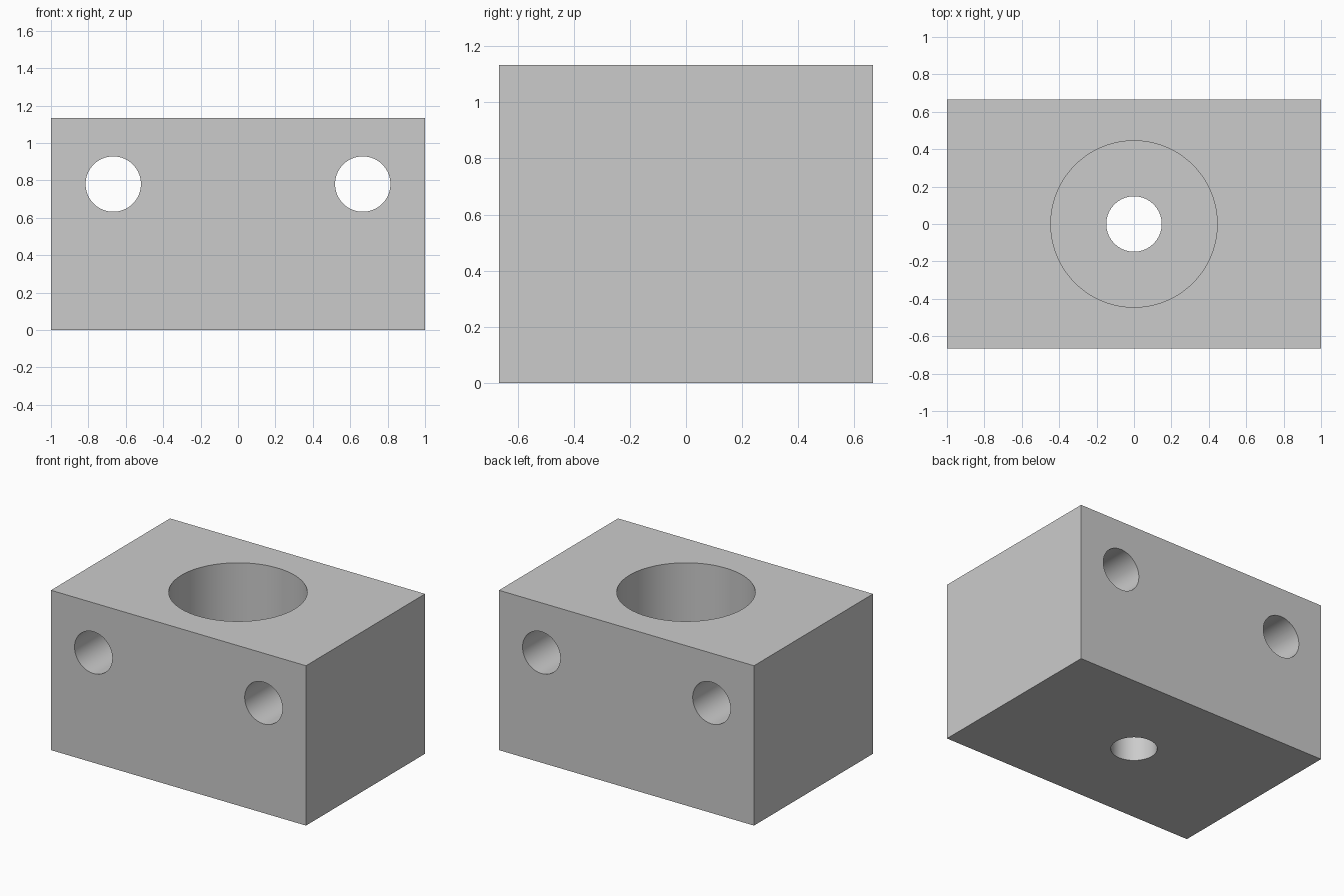
import bpy
import math

default = bpy.data.objects.get("Cube")
if default:
    bpy.data.objects.remove(default, do_unlink=True)

WIDTH, DEPTH, HEIGHT = 2.0, 1.333, 1.133
HOLE_R, BORE_R, BORE_DEPTH = 0.148, 0.445, 0.69
SIDE_X, SIDE_Z = 0.667, 0.78

# Plain grey metal
grey = bpy.data.materials.new("light_grey")
grey.use_nodes = True
color = (0.6, 0.6, 0.6, 1)
grey.diffuse_color = color
grey.node_tree.nodes["Principled BSDF"].inputs["Base Color"].default_value = color

# Block body
bpy.ops.mesh.primitive_cube_add(size=1, location=(0, 0, HEIGHT / 2))
block = bpy.context.object
block.name = "block"
block.scale = (WIDTH, DEPTH, HEIGHT)
bpy.ops.object.transform_apply(location=True, rotation=False, scale=True)
block.data.materials.append(grey)


def drill(name, radius, length, location, rotation=(0, 0, 0)):
    """Cut a round hole through the block with a cylinder, then drop the cutter."""
    bpy.ops.mesh.primitive_cylinder_add(vertices=96, radius=radius, depth=length,
                                        location=location, rotation=rotation)
    cutter = bpy.context.object
    cutter.name = name
    cutter.hide_render = True
    cutter.data.materials.append(grey)
    bpy.context.view_layer.objects.active = block
    cut = block.modifiers.new(name, "BOOLEAN")
    cut.operation = "DIFFERENCE"
    cut.solver = "EXACT"
    cut.object = cutter
    bpy.ops.object.modifier_apply(modifier=cut.name)
    bpy.data.objects.remove(cutter, do_unlink=True)


# Wide bore from the top, with a narrow hole through its floor
drill("bore", BORE_R, 2 * BORE_DEPTH, (0, 0, HEIGHT))
drill("floor_hole", HOLE_R, HEIGHT, (0, 0, 0))

# Two cross holes running front to back
for side, sign in (("left", 1), ("right", -1)):
    drill(f"{side}_hole", HOLE_R, 2 * DEPTH, (sign * SIDE_X, 0, SIDE_Z),
          (math.pi / 2, 0, 0))

# Smooth hole walls, crisp edges
bpy.ops.object.select_all(action="DESELECT")
block.select_set(True)
bpy.context.view_layer.objects.active = block
bpy.ops.object.shade_smooth_by_angle(angle=math.radians(30))
